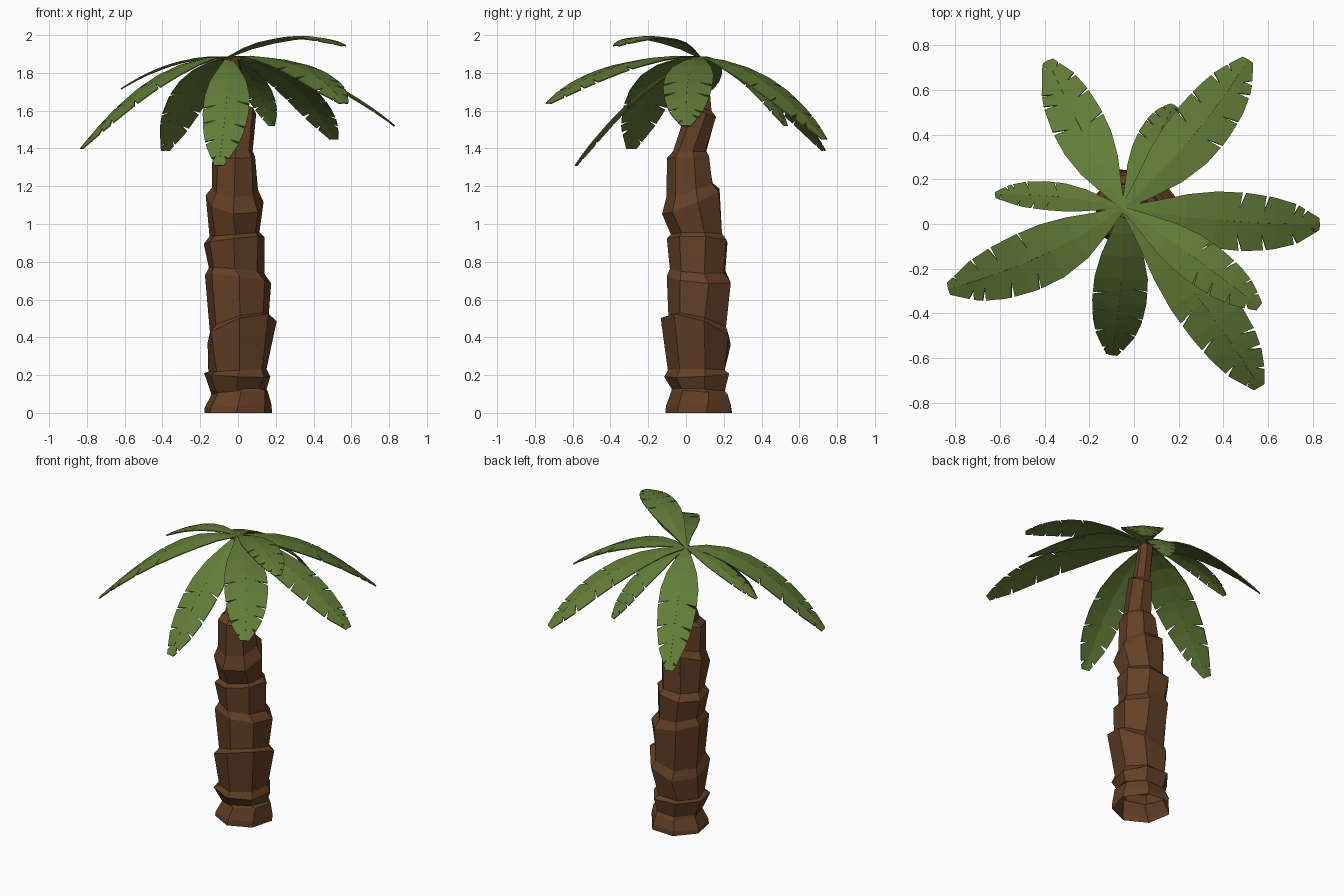
import bpy, math, random
from mathutils import Vector

if "Cube" in bpy.data.objects:
    bpy.data.objects.remove(bpy.data.objects["Cube"])

random.seed(4)


def material(name, rgb):
    m = bpy.data.materials.new(name)
    m.diffuse_color = (*rgb, 1)
    m.use_nodes = True
    m.node_tree.nodes["Principled BSDF"].inputs["Base Color"].default_value = m.diffuse_color
    return m


bark = material("bark", (0.125, 0.052, 0.02))
green = material("leaf_green", (0.125, 0.205, 0.04))


def add_mesh(name, verts, faces, mat):
    me = bpy.data.meshes.new(name)
    me.from_pydata(verts, [], faces)
    me.materials.append(mat)
    ob = bpy.data.objects.new(name, me)
    bpy.context.collection.objects.link(ob)
    return ob


# Trunk: stacked flaring collars, each ring = centre x, y, z, radius, tilt x, tilt y
rings = [
    (0, .075, 0, .18, 0, 0), (0, .075, .035, .178, .05, 0),
    (.01, .08, .105, .155, .05, -.08), (0, .07, .12, .147, .05, -.05),
    (0, .06, .20, .176, -.05, .05), (0, .06, .225, .152, .05, 0),
    (.017, .062, .44, .187, .3, -.33), (.01, .065, .475, .155, .25, -.25),
    (0, .072, .71, .177, -.12, -.08), (-.01, .07, .755, .147, -.1, -.05),
    (-.022, .068, .915, .163, .12, -.05), (-.02, .06, .945, .135, .08, 0),
    (-.018, .035, 1.12, .156, -.1, .42), (-.02, .025, 1.18, .122, -.05, .3),
    (-.02, .012, 1.355, .113, 0, .05), (-.01, .02, 1.385, .09, 0, 0),
    (.02, .09, 1.60, .075, -.1, -.5), (.01, .085, 1.61, .055, 0, -.2),
    (-.04, .07, 1.88, .045, 0, 0)]
N = 7
verts, faces = [], []
for i, (cx, cy, z, r, tx, ty) in enumerate(rings):
    for k in range(N):
        a = math.tau * (k + .2 + .05 * (i % 3)) / N
        rr = r * (1 + (random.uniform(-.02, .06) if i > 1 else .02))
        dx, dy = rr * math.cos(a), rr * math.sin(a)
        verts.append((cx + dx, cy + dy, z + tx * dx + ty * dy))
for i in range(len(rings) - 1):
    for k in range(N):
        a, b = i * N + k, i * N + (k + 1) % N
        faces.append((a, b, b + N, a + N))
add_mesh("trunk", verts, faces, bark)

# Leaves: arched blades with a creased midrib and notched edges
BASE = Vector((-.05, .07, 1.885))
PROFILE = [(0, .08), (.15, .42), (.3, .76), (.45, .95), (.6, .98), (.75, .88), (.88, .66), (1, .2)]


def width(t):
    t = min(max(t, 0), 1)
    for (a, wa), (b, wb) in zip(PROFILE, PROFILE[1:]):
        if t <= b:
            return wa + (wb - wa) * (t - a) / (b - a)


def leaf(name, mid, tip, scale):
    mid, tip = Vector(mid), Vector(tip)
    ctrl = 2 * mid - (BASE + tip) / 2
    half = .142 * scale * ((mid - BASE).length + (tip - mid).length)

    def point(t, u, side):
        p = BASE * (1 - t) ** 2 + ctrl * 2 * t * (1 - t) + tip * t * t
        d = ((ctrl - BASE) * (1 - t) + (tip - ctrl) * t).normalized()
        across = Vector((-d.y, d.x, 0)).normalized()
        up = d.cross(across)
        w = half * width(t)
        return p + across * side * u * w - up * (.1 * u * w)

    verts, faces = [], []
    for side in (-1, 1):
        cuts = [c + random.uniform(-.035, .035) for c in (.54, .7, .83, .92)]
        stations = sorted([(t, 0) for t in (0, .15, .3, .45, .62, .765, .97, 1)]
                          + [(c, random.uniform(.005, .011)) for c in cuts])
        start = len(verts)
        for t, gap in stations:
            slant = .025 if gap else 0
            verts += [point(t, 0, side), point(t, .42, side),
                      point(t + slant - gap, 1, side), point(t + slant + gap, 1, side)]
        for k in range(len(stations) - 1):
            a = start + 4 * k
            b = a + 4
            quads = [(a, b, b + 1, a + 1), (a + 1, b + 1, b + 2, a + 3)]
            faces += [q if side > 0 else q[::-1] for q in quads]
    ob = add_mesh(name, verts, faces, green)
    weld = ob.modifiers.new("join_halves", 'WELD')
    weld.merge_threshold = .0005
    thick = ob.modifiers.new("thickness", 'SOLIDIFY')
    thick.thickness = .006
    thick.offset = 0


# Each leaf: point half way along, tip, width factor
leaves = [
    ((.26, .39, 1.765), (.51, .735, 1.45), .95),
    ((.08, .34, 1.755), (.18, .53, 1.52), .95),
    ((-.225, .40, 1.74), (-.385, .73, 1.39), .95),
    ((-.34, .122, 1.85), (-.62, .13, 1.715), .76),
    ((-.41, -.14, 1.775), (-.83, -.29, 1.40), .95),
    ((-.06, -.28, 1.66), (-.1, -.585, 1.31), 1),
    ((.30, -.345, 1.84), (.56, -.73, 1.64), .92),
    ((.27, -.15, 1.99), (.56, -.37, 1.945), .95),
    ((.41, .015, 1.78), (.83, 0, 1.52), .97)]
for i, (mid, tip, scale) in enumerate(leaves):
    leaf(f"leaf_{i + 1}", mid, tip, scale)
